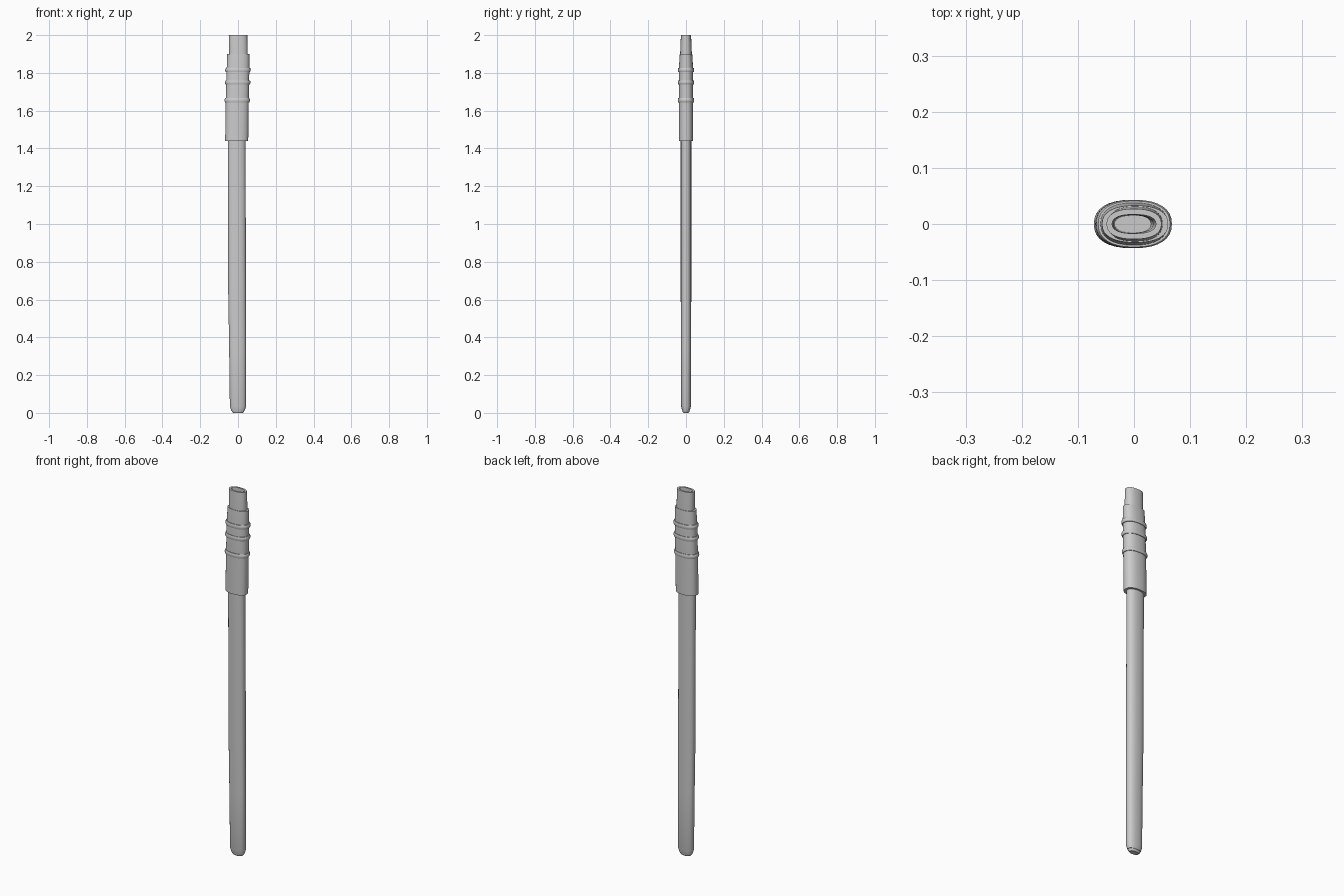
import bpy, bmesh, math

if "Cube" in bpy.data.objects:
    bpy.data.objects.remove(bpy.data.objects["Cube"])

SIDES = 32


def centre(z):
    """Sideways drift of the slightly curved centre line."""
    pts = [(0, 0.0), (0.35, -0.002), (0.65, -0.005), (1.44, -0.007),
           (1.65, -0.004), (1.9, 0.002), (2.0, 0.0)]
    for (z0, x0), (z1, x1) in zip(pts, pts[1:]):
        if z <= z1:
            return x0 + (x1 - x0) * (z - z0) / (z1 - z0)
    return pts[-1][1]


def loft(name, rings, cap_start=False, cap_end=False, closed=False):
    """Skin rounded oval rings given as (z, half width, half depth)."""
    bm = bmesh.new()
    loops = []
    for z, rx, ry in rings:
        loop = []
        for i in range(SIDES):
            a = 2 * math.pi * i / SIDES
            c, s = math.cos(a), math.sin(a)
            x = math.copysign(abs(c) ** 0.85, c) * rx
            y = math.copysign(abs(s) ** 0.85, s) * ry
            loop.append(bm.verts.new((x + centre(z), y, z)))
        loops.append(loop)
    pairs = list(zip(loops, loops[1:]))
    if closed:
        pairs.append((loops[-1], loops[0]))
    for a, b in pairs:
        for i in range(SIDES):
            j = (i + 1) % SIDES
            bm.faces.new((a[i], a[j], b[j], b[i]))
    if cap_start:
        bm.faces.new(loops[0][::-1])
    if cap_end:
        bm.faces.new(loops[-1])
    if closed:
        bmesh.ops.recalc_face_normals(bm, faces=bm.faces)
    mesh = bpy.data.meshes.new(name)
    bm.to_mesh(mesh)
    bm.free()
    ob = bpy.data.objects.new(name, mesh)
    bpy.context.collection.objects.link(ob)
    bpy.ops.object.select_all(action='DESELECT')
    bpy.context.view_layer.objects.active = ob
    ob.select_set(True)
    bpy.ops.object.shade_smooth_by_angle(angle=math.radians(35))
    return ob


# Long hollow body: outer wall, rim at the mouth, then the bore
body = [(0.012, 0.036, 0.020), (0.035, 0.043, 0.026), (0.35, 0.045, 0.027),
        (0.65, 0.047, 0.028), (1.44, 0.047, 0.028), (1.65, 0.047, 0.028),
        (1.88, 0.049, 0.031), (1.9, 0.049, 0.031), (2.0, 0.049, 0.027)]
bore = [(2.0, 0.039, 0.017), (1.9, 0.039, 0.017), (1.65, 0.038, 0.016),
        (1.44, 0.037, 0.016), (0.65, 0.037, 0.016), (0.04, 0.034, 0.015)]
loft("scabbard_body", body + bore, cap_start=True, cap_end=True)

# Small plug at the foot
loft("foot_plug", [(0.0, 0.026, 0.014), (0.006, 0.032, 0.018),
                   (0.016, 0.034, 0.019)], cap_start=True)

# Sleeve around the upper part, tapering in depth at the top
loft("upper_sleeve", [(1.44, 0.046, 0.027), (1.44, 0.061, 0.038),
                      (1.65, 0.061, 0.038), (1.82, 0.060, 0.038),
                      (1.9, 0.059, 0.033), (1.9, 0.048, 0.030)], closed=True)

# Raised bands on the sleeve
for n, z in enumerate((1.655, 1.75, 1.815)):
    h = 0.011
    loft(f"band_{n + 1}", [(z - h, 0.058, 0.035), (z - h, 0.064, 0.041),
                           (z - h * 0.4, 0.0675, 0.043),
                           (z + h * 0.4, 0.0675, 0.043),
                           (z + h, 0.064, 0.041), (z + h, 0.058, 0.035)],
         closed=True)
